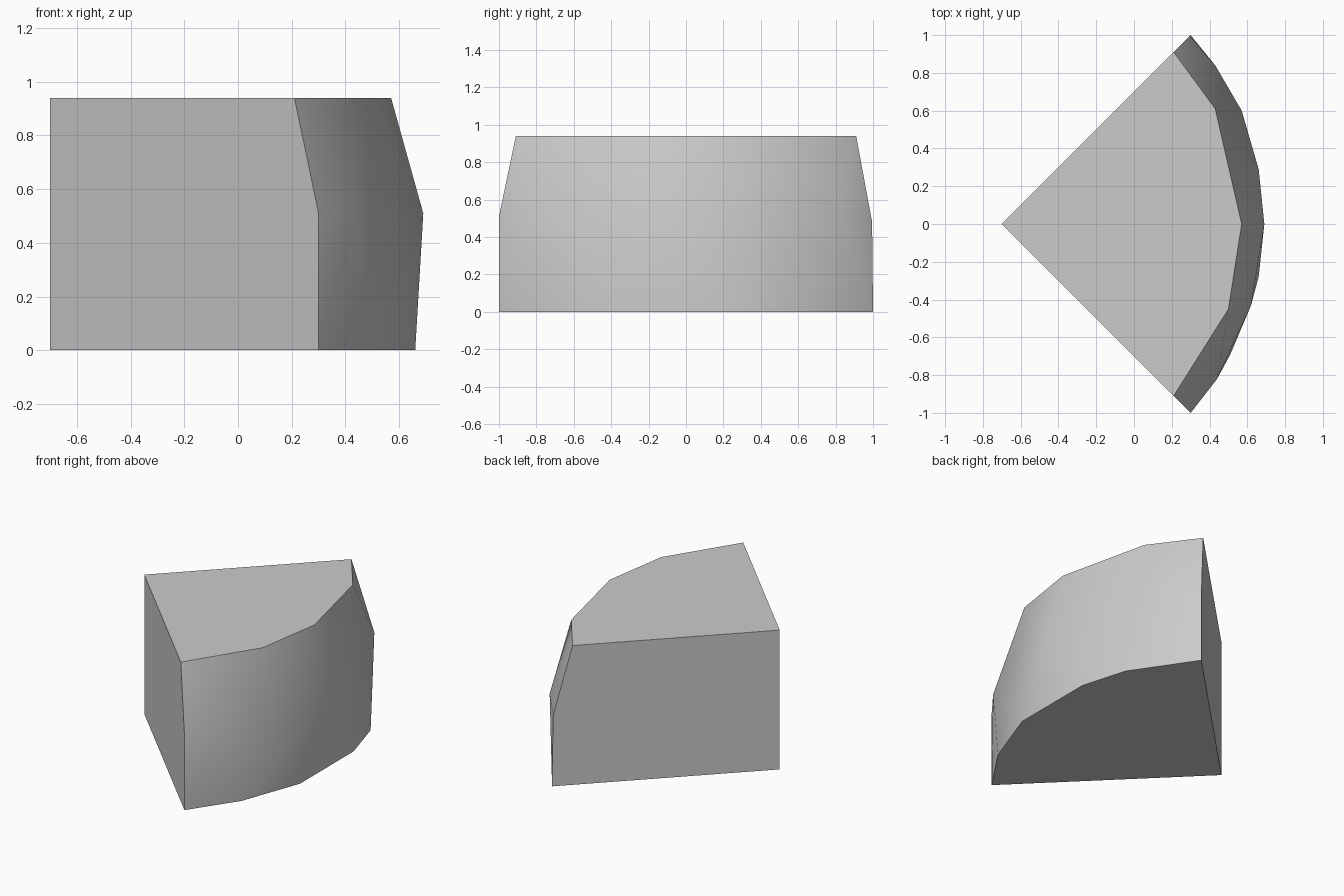
import bpy, bmesh, math

cube = bpy.data.objects.get("Cube")
if cube:
    bpy.data.objects.remove(cube, do_unlink=True)

# Outlines of the wedge at its base, its widest belt and its top
TOP = 0.94
APEX = (-0.70, 0.0)
base = [(0.30, -1.0), (0.51, -0.69), (0.66, -0.28), (0.66, 0.29), (0.57, 0.60), (0.30, 1.0)]
belt = [(0.30, -1.0, 0.51), (0.44, -0.82, 0.51), (0.62, -0.43, 0.2),
        (0.69, 0.0, 0.51), (0.43, 0.84, 0.53), (0.295, 0.995, 0.48)]
top = [(0.21, -0.91), (0.50, -0.45), (0.57, 0.0), (0.43, 0.61), (0.21, 0.91)]

points = [(x, y, 0.0) for x, y in [APEX] + base] + belt
points += [(x, y, TOP) for x, y in [APEX] + top]

# Skin the outlines into one solid wedge and merge its flat sides
bm = bmesh.new()
for p in points:
    bm.verts.new(p)
result = bmesh.ops.convex_hull(bm, input=bm.verts[:])
loose = [v for v in bm.verts if not v.link_faces]
bmesh.ops.delete(bm, geom=loose, context='VERTS')
bmesh.ops.dissolve_limit(bm, angle_limit=math.radians(0.5),
                         verts=bm.verts[:], edges=bm.edges[:])
bmesh.ops.recalc_face_normals(bm, faces=bm.faces[:])
mesh = bpy.data.meshes.new("wedge_block")
bm.to_mesh(mesh)
bm.free()

wedge = bpy.data.objects.new("wedge_block", mesh)
bpy.context.collection.objects.link(wedge)

# Plain grey stone
grey = bpy.data.materials.new("light_grey")
grey.use_nodes = True
colour = (0.6, 0.6, 0.6, 1.0)
grey.diffuse_color = colour
grey.node_tree.nodes["Principled BSDF"].inputs["Base Color"].default_value = colour
mesh.materials.append(grey)

# Smooth rounded side, sharp cut sides
bpy.ops.object.select_all(action='DESELECT')
wedge.select_set(True)
bpy.context.view_layer.objects.active = wedge
bpy.ops.object.shade_smooth_by_angle(angle=math.radians(40))
